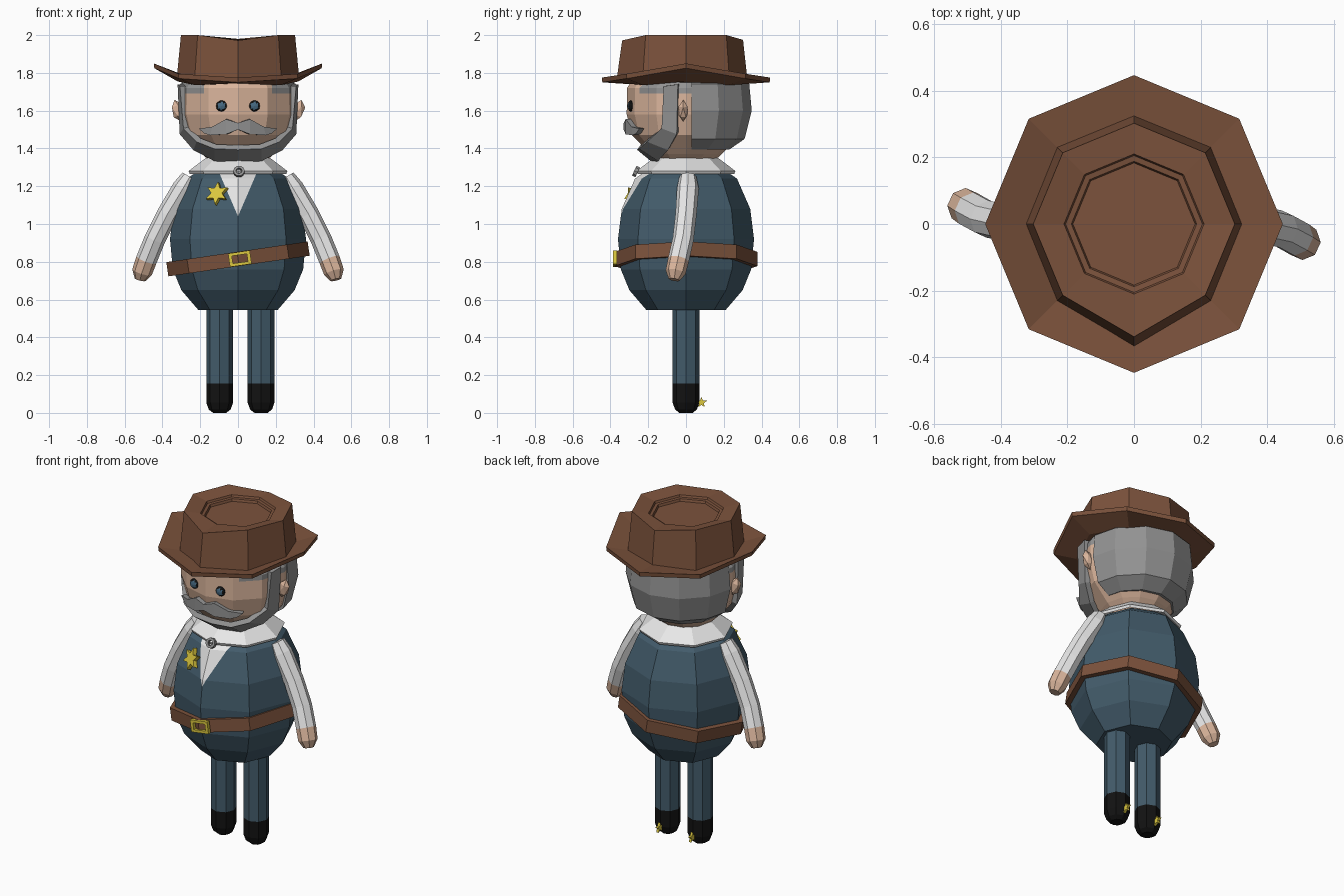
import bpy, bmesh, math
from mathutils import Vector, Matrix

if "Cube" in bpy.data.objects:
    bpy.data.objects.remove(bpy.data.objects["Cube"])


def mat(name, r, g, b):
    m = bpy.data.materials.new(name)
    m.diffuse_color = (r, g, b, 1)
    m.use_nodes = True
    m.node_tree.nodes["Principled BSDF"].inputs["Base Color"].default_value = m.diffuse_color
    return m


BROWN = mat("brown leather", .20, .085, .045)
BLUE = mat("slate blue cloth", .055, .105, .145)
SKIN = mat("skin", .70, .46, .33)
GREY = mat("grey hair", .29, .29, .29)
WHITE = mat("white shirt", .80, .80, .80)
BLACK = mat("black boots", .006, .006, .006)
GOLD = mat("gold", .72, .58, .05)
EYE = mat("eye blue", .06, .14, .22)


def finish(bm, name, mats, rule=None):
    """Turn a bmesh into an object; rule(centre, normal) picks the material."""
    bmesh.ops.recalc_face_normals(bm, faces=bm.faces)
    if rule:
        for f in bm.faces:
            f.material_index = int(rule(f.calc_center_median(), f.normal))
    me = bpy.data.meshes.new(name)
    bm.to_mesh(me)
    bm.free()
    ob = bpy.data.objects.new(name, me)
    for m in mats:
        me.materials.append(m)
    bpy.context.collection.objects.link(ob)
    return ob


def skin_rings(rings, closed=False, caps=True):
    bm = bmesh.new()
    vs = [[bm.verts.new(p) for p in r] for r in rings]
    n = len(vs[0])
    pairs = list(zip(vs, vs[1:])) + ([(vs[-1], vs[0])] if closed else [])
    for a, b in pairs:
        for i in range(n):
            j = (i + 1) % n
            bm.faces.new((a[i], a[j], b[j], b[i]))
    if caps and not closed:
        bm.faces.new(vs[0])
        bm.faces.new(vs[-1])
    return bm


def lathe(profile, n=8, at=(0, 0), closed=False, caps=True):
    ang = [2 * math.pi * i / n for i in range(n)]
    return skin_rings([[(at[0] + r * math.cos(a), at[1] + r * math.sin(a), z) for a in ang]
                       for r, z in profile], closed, caps)


def tube(path, radii, n=8):
    pts = [Vector(p) for p in path]
    rings = []
    for i, (p, r) in enumerate(zip(pts, radii)):
        t = (pts[min(i + 1, len(pts) - 1)] - pts[max(i - 1, 0)]).normalized()
        u = t.cross(Vector((0, 1, 0))).normalized()
        v = t.cross(u)
        rings.append([p + r * (math.cos(2 * math.pi * k / n) * u + math.sin(2 * math.pi * k / n) * v)
                      for k in range(n)])
    return skin_rings(rings)


def cut(bm, co, no, **kw):
    bmesh.ops.bisect_plane(bm, geom=bm.verts[:] + bm.edges[:] + bm.faces[:],
                           plane_co=co, plane_no=no, **kw)


def band(name, top, bottom, thick, m):
    """Strip between two half rails starting at x=0, mirrored and thickened."""
    full = [[(-x, y, z) for x, y, z in r[:0:-1]] + list(r) for r in (top, bottom)]
    bm = bmesh.new()
    a, b = [[bm.verts.new(p) for p in r] for r in full]
    for i in range(len(a) - 1):
        bm.faces.new((a[i], a[i + 1], b[i + 1], b[i]))
    ob = finish(bm, name, [m])
    s = ob.modifiers.new("thickness", 'SOLIDIFY')
    s.thickness, s.offset = thick, 0
    return ob


def star(name, r1, r2, points, thick, matrix):
    n = points * 2
    bm = skin_rings([[((r1, r2)[i % 2] * math.sin(2 * math.pi * i / n), y,
                       (r1, r2)[i % 2] * math.cos(2 * math.pi * i / n)) for i in range(n)]
                     for y in (-thick / 2, thick / 2)])
    bm.transform(matrix)
    return finish(bm, name, [GOLD])


# Torso with the shirt opening cut in
bm = lathe([(.21, .545), (.30, .65), (.345, .76), (.36, .92), (.34, 1.08), (.27, 1.24), (.17, 1.31)])
for s in (1, -1):
    cut(bm, (0, 0, 1.04), (s, 0, -.43))
finish(bm, "torso", [BLUE, WHITE],
       lambda c, n: c.y < 0 and c.z > 1.04 and abs(c.x) < (c.z - 1.04) * .43)

# Collar and its round stud
finish(lathe([(.255, 1.265), (.262, 1.28), (.17, 1.35), (.15, 1.33)], closed=True), "collar", [WHITE])
bm = lathe([(.016, -.01), (.03, -.01), (.03, .01), (.016, .01)], 10, closed=True)
bm.transform(Matrix.Translation((.005, -.265, 1.278)) @ Matrix.Rotation(math.radians(65), 4, 'X'))
finish(bm, "collar_stud", [GREY])

# Badge
star("badge", .064, .031, 6, .025, Matrix.Translation((-.11, -.285, 1.16))
     @ Matrix.Rotation(math.radians(-22), 4, 'Z') @ Matrix.Rotation(math.radians(-20), 4, 'X'))

# Tilted belt and buckle
tilt = Matrix.Translation((0, 0, .815)) @ Matrix.Rotation(math.radians(-8.3), 4, 'Y')
bm = lathe([(.33, -.038), (.378, -.038), (.378, .038), (.33, .038)], closed=True)
bm.transform(tilt)
finish(bm, "belt", [BROWN])
frame = [[(.01 + sx * w, y, sz * h) for w, h, y in
          ((.058, .036, -.365), (.058, .036, -.386), (.040, .020, -.386), (.040, .020, -.365))]
         for sx, sz in ((1, 1), (-1, 1), (-1, -1), (1, -1))]
bm = skin_rings(frame, closed=True)
bm.transform(tilt)
finish(bm, "belt_buckle", [GOLD])

# Arms: the second is the first turned half around
for side, name in ((1, "right_arm"), (-1, "left_arm")):
    path = [(.255, .01, 1.25), (.29, .01, 1.19), (.375, 0, 1.05), (.44, -.015, .92),
            (.485, -.04, .81), (.508, -.055, .745), (.518, -.062, .705)]
    bm = tube([(side * x, side * y, z) for x, y, z in path], [.045, .058, .056, .056, .056, .054, .03])
    finish(bm, name, [WHITE, SKIN], lambda c, n: c.z < .81)

# Legs with boots and spurs
for x, name in ((-.097, "left"), (.122, "right")):
    bm = lathe([(.035, 0), (.058, .018), (.071, .055), (.071, .155), (.071, .6)], 8, at=(x, 0))
    finish(bm, name + "_leg", [BLUE, BLACK], lambda c, n: c.z < .155)
    star(name + "_spur", .03, .013, 5, .015,
         Matrix.Translation((x, .082, .055)) @ Matrix.Rotation(math.pi / 2, 4, 'Z'))

# Head with painted hairline
bm = lathe([(.11, 1.30), (.19, 1.37), (.285, 1.47), (.314, 1.58), (.312, 1.72), (.26, 1.8)], 12)
cut(bm, (0, 0, 1.69), (0, 0, 1))
for s in (1, -1):
    cut(bm, (s * .18, 0, 0), (1, 0, 0))
finish(bm, "head", [SKIN, GREY], lambda c, n: c.z > 1.69 and (abs(c.x) > .18 or c.y > 0))

# Hair mass behind the ears
bm = lathe([(.23, 1.395), (.31, 1.45), (.348, 1.6), (.335, 1.74), (.27, 1.79)], 12)
bm.transform(Matrix.Diagonal((.94, 1, 1, 1)))
cut(bm, (0, .03, 0), (0, 1, 0), clear_inner=True)
bmesh.ops.holes_fill(bm, edges=bm.edges[:])
finish(bm, "back_hair", [GREY])

# Beard with sideburns, and moustache
band("beard",
     [(0, -.25, 1.405), (.12, -.24, 1.41), (.21, -.20, 1.445), (.275, -.125, 1.51), (.293, -.115, 1.73)],
     [(0, -.165, 1.335), (.12, -.14, 1.345), (.225, -.09, 1.40), (.295, -.045, 1.48), (.305, -.04, 1.74)],
     .03, GREY)
band("moustache",
     [(0, -.315, 1.535), (.06, -.305, 1.555), (.13, -.275, 1.515), (.2, -.235, 1.505)],
     [(0, -.315, 1.50), (.06, -.305, 1.475), (.14, -.27, 1.47), (.17, -.25, 1.48)], .03, GREY)

# Ears and eyes
for s, name in ((-1, "left"), (1, "right")):
    bm = bmesh.new()
    bmesh.ops.create_icosphere(bm, subdivisions=1, radius=1, matrix=Matrix.Translation(
        (s * .318, -.015, 1.6)) @ Matrix.Rotation(s * .3, 4, 'Y') @ Matrix.Diagonal((.035, .028, .06, 1)))
    finish(bm, name + "_ear", [SKIN])
    bm = bmesh.new()
    bmesh.ops.create_icosphere(bm, subdivisions=2, radius=1, matrix=Matrix.Translation(
        (s * .087, -.292, 1.625)) @ Matrix.Diagonal((.03, .018, .03, 1)))
    finish(bm, name + "_eye", [BLACK, EYE], lambda c, n: n.y < -.82)

# Hat brim, curled up at the sides
def oct_ring(r, z, side=0.0, front=0.0, corner=0.0):
    """Octagon whose side, front/back and corner points are raised separately."""
    out = []
    for i in range(8):
        a = math.pi * i / 4
        lift = corner if i % 2 else (side if i % 4 == 0 else front)
        out.append((r * math.cos(a), r * math.sin(a), z + lift))
    return out


finish(skin_rings([oct_ring(.27, 1.745), oct_ring(.32, 1.735, .02, .01), oct_ring(.443, 1.745, .08, .005, .025),
                   oct_ring(.446, 1.77, .08, .005, .025), oct_ring(.32, 1.765, .02, .01),
                   oct_ring(.27, 1.775)]), "hat_brim", [BROWN])

# Hat crown with a stepped dent in the top
rings = [oct_ring(.325, 1.765), oct_ring(.302, 1.99, .01, -.015, .01),
         oct_ring(.21, 1.98), oct_ring(.205, 1.968), oct_ring(.188, 1.966), oct_ring(.183, 1.952)]
rings[0][6] = (0, -.367, 1.765)
rings[1][6] = (0, -.338, 1.972)
finish(skin_rings(rings), "hat_crown", [BROWN])
